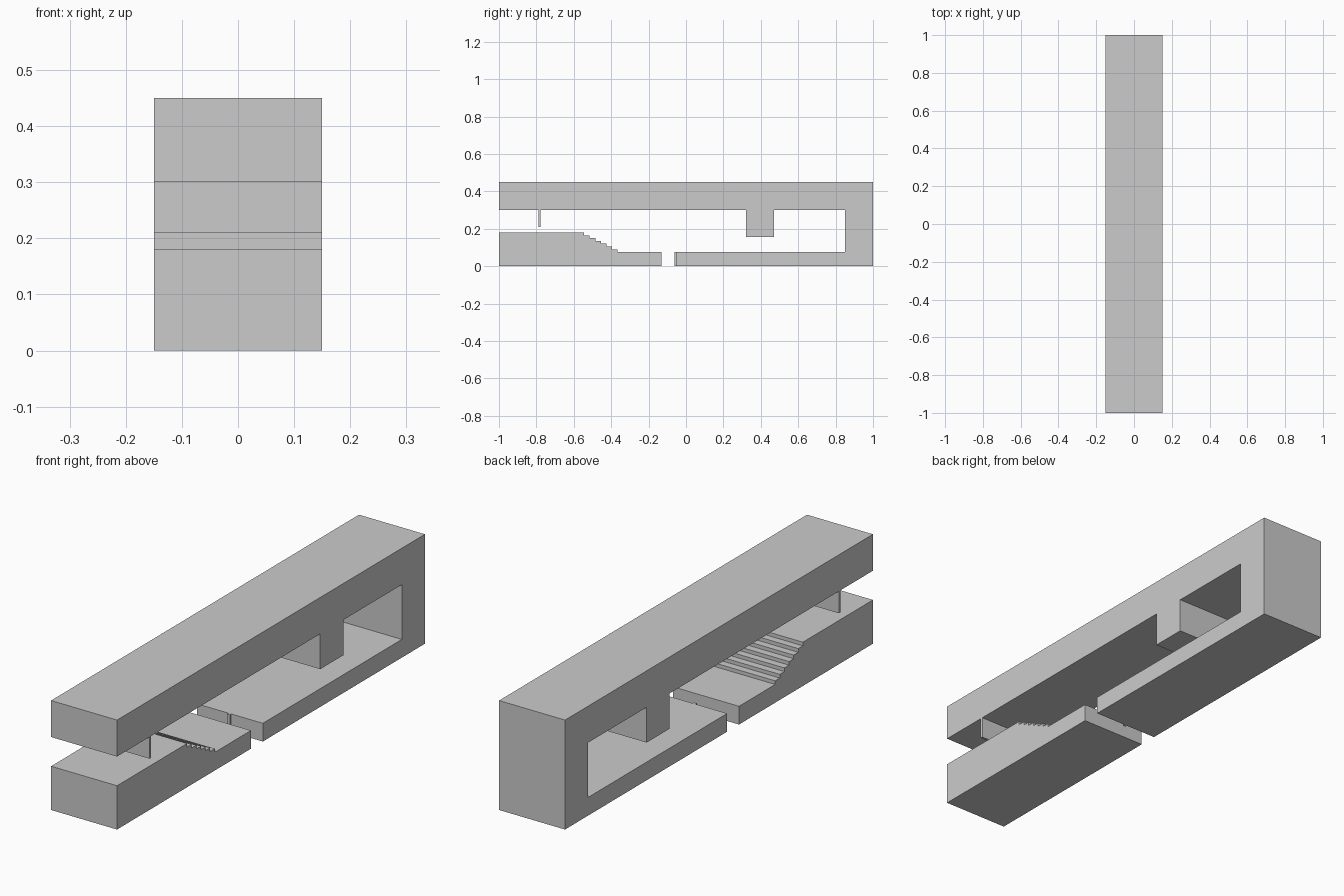
import bpy, bmesh

if "Cube" in bpy.data.objects:
    bpy.data.objects.remove(bpy.data.objects["Cube"])

HALF_W = 0.15


def extrude_profile(name, pts, half=HALF_W):
    """Extrude a closed (y, z) outline across x."""
    bm = bmesh.new()
    face = bm.faces.new([bm.verts.new((-half, y, z)) for y, z in pts])
    ext = bmesh.ops.extrude_face_region(bm, geom=[face])
    verts = [g for g in ext["geom"] if isinstance(g, bmesh.types.BMVert)]
    bmesh.ops.translate(bm, verts=verts, vec=(2 * half, 0, 0))
    bmesh.ops.recalc_face_normals(bm, faces=bm.faces)
    mesh = bpy.data.meshes.new(name)
    bm.to_mesh(mesh)
    bm.free()
    obj = bpy.data.objects.new(name, mesh)
    bpy.context.collection.objects.link(obj)
    return obj


# Main frame: ceiling with hanging block, rear wall and rear floor
extrude_profile("frame", [
    (-1, 0.45), (-1, 0.30), (0.32, 0.30), (0.32, 0.155), (0.47, 0.155),
    (0.47, 0.30), (0.85, 0.30), (0.85, 0.075), (-0.053, 0.075),
    (-0.053, 0), (1, 0), (1, 0.45)])

# Front floor with a flight of small steps
floor = [(-1, 0), (-1, 0.18)]
steps, tread, rise = 7, 0.03, 0.015
for i in range(steps):
    y = -0.545 + i * tread
    z = 0.18 - i * rise
    floor += [(y, z), (y, z - rise)]
floor += [(-0.13, 0.075), (-0.13, 0)]
extrude_profile("front_floor", floor)

# Thin plate hanging from the ceiling near the front
extrude_profile("hanging_plate", [
    (-0.788, 0.21), (-0.778, 0.21), (-0.778, 0.30), (-0.788, 0.30)])

# Small tab on the edge of the rear floor
extrude_profile("floor_tab", [
    (-0.062, 0), (-0.053, 0), (-0.053, 0.075), (-0.062, 0.075)], half=0.006)
